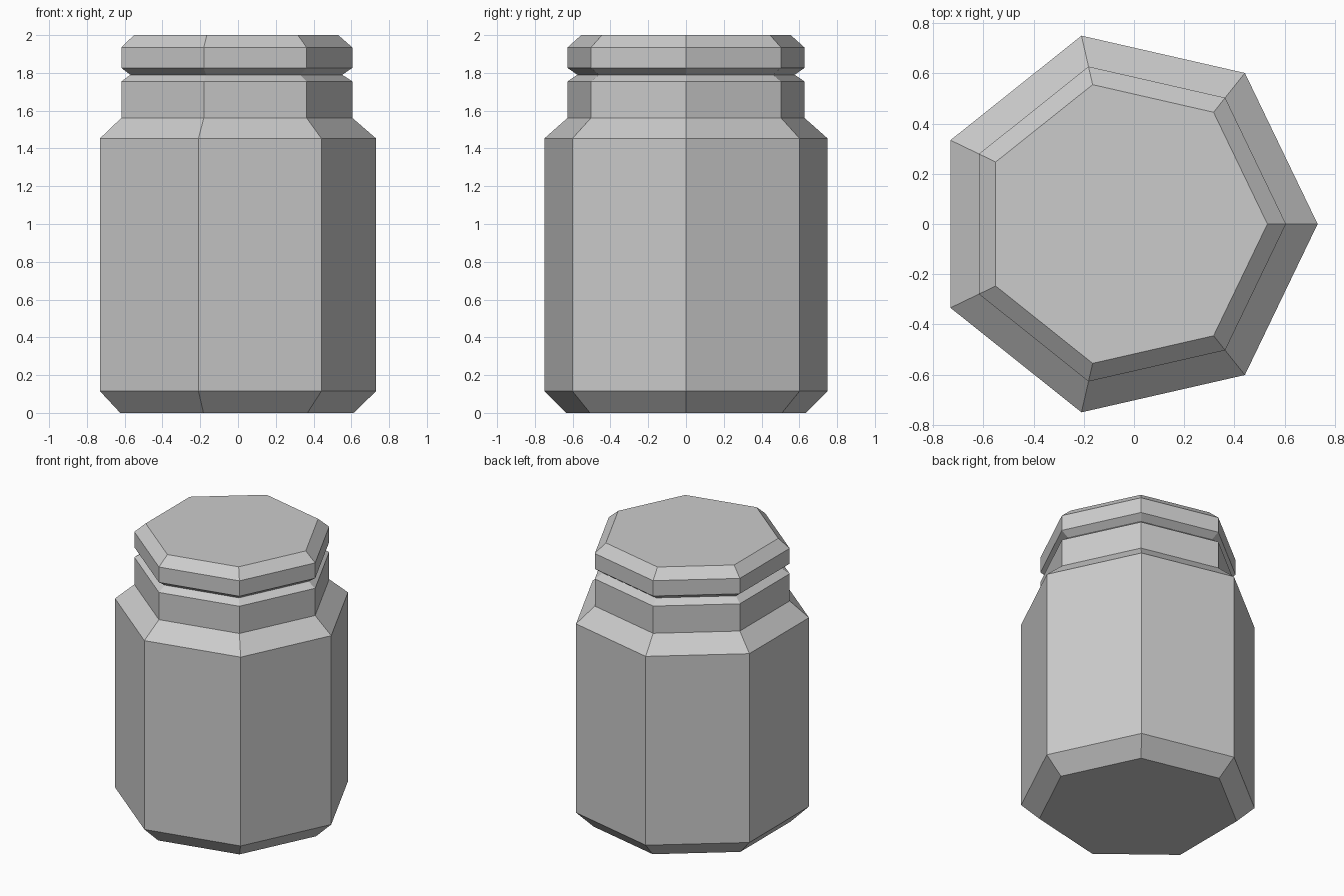
import bpy
import bmesh
import math

cube = bpy.data.objects.get("Cube")
if cube:
    bpy.data.objects.remove(cube, do_unlink=True)

SIDES = 7
CENTRE_X = -0.038

grey = bpy.data.materials.new("plain_grey")
grey.use_nodes = True
colour = (0.6, 0.6, 0.6, 1)
grey.diffuse_color = colour
grey.node_tree.nodes["Principled BSDF"].inputs["Base Color"].default_value = colour


def faceted_solid(name, profile):
    """Stack seven-sided rings from (radius, height) pairs and cap both ends."""
    bm = bmesh.new()
    rings = []
    for radius, z in profile:
        angles = [math.tau * i / SIDES for i in range(SIDES)]
        rings.append([bm.verts.new((CENTRE_X + radius * math.cos(a),
                                    radius * math.sin(a), z)) for a in angles])
    for low, high in zip(rings, rings[1:]):
        for i in range(SIDES):
            j = (i + 1) % SIDES
            bm.faces.new((low[i], low[j], high[j], high[i]))
    bm.faces.new(rings[0][::-1])
    bm.faces.new(rings[-1])
    mesh = bpy.data.meshes.new(name)
    bm.to_mesh(mesh)
    bm.free()
    mesh.materials.append(grey)
    obj = bpy.data.objects.new(name, mesh)
    bpy.context.collection.objects.link(obj)
    return obj


# Jar: bevelled base, straight body, shoulder, neck and tapered rim
faceted_solid("jar_body", [(0.65, 0), (0.769, 0.115), (0.769, 1.453),
                           (0.643, 1.562), (0.643, 1.755), (0.59, 1.79)])

# Lid: undercut bottom edge, straight band and bevelled top
faceted_solid("lid", [(0.59, 1.79), (0.643, 1.826), (0.643, 1.935), (0.569, 2)])
